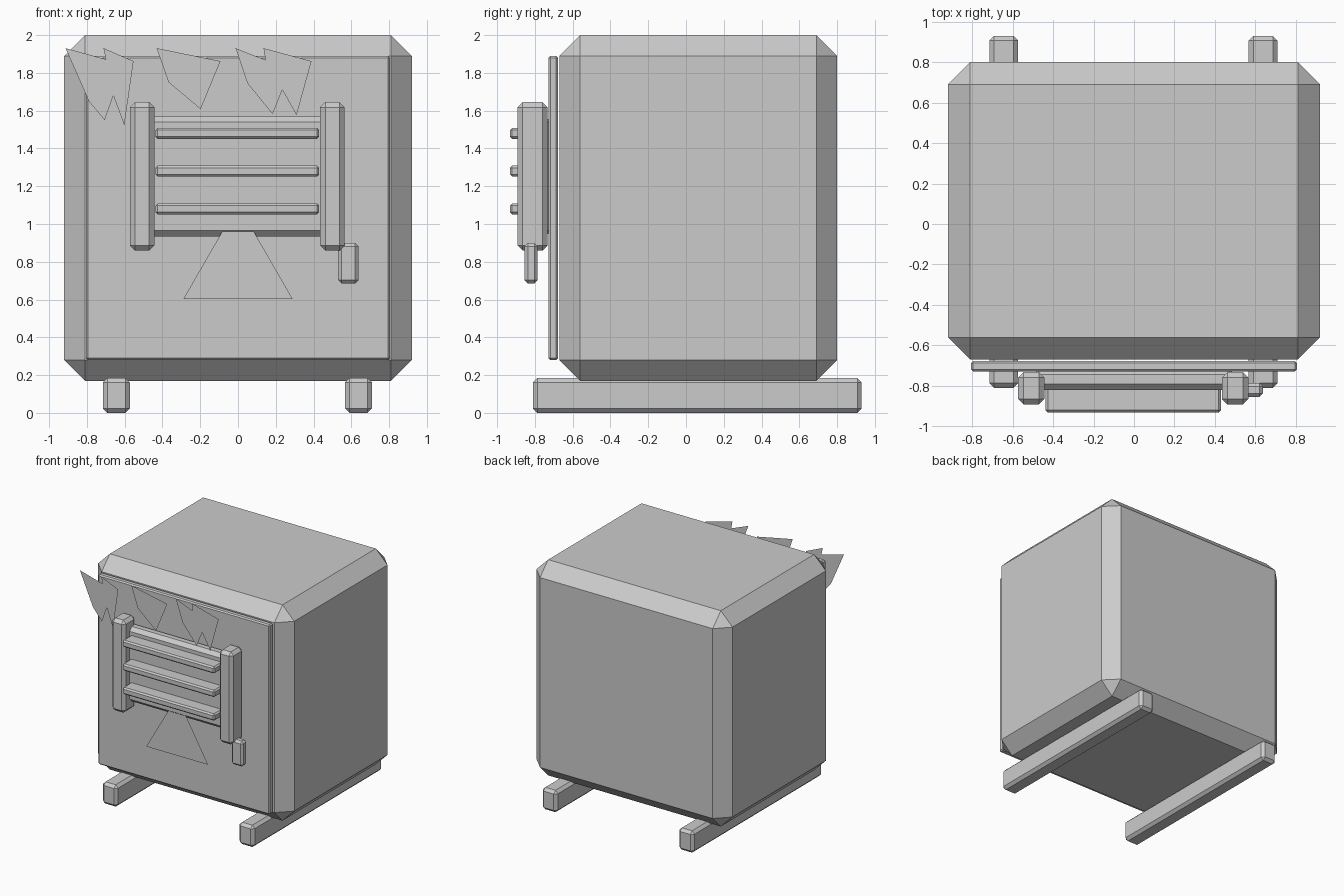
import bpy, bmesh

if "Cube" in bpy.data.objects:
    bpy.data.objects.remove(bpy.data.objects["Cube"])


def box(name, x, y, z, bevel):
    """Chamfered box given by its extents on each axis."""
    bm = bmesh.new()
    bmesh.ops.create_cube(bm, size=1)
    for v in bm.verts:
        for i, (lo, hi) in enumerate((x, y, z)):
            v.co[i] = lo if v.co[i] < 0 else hi
    bmesh.ops.bevel(bm, geom=bm.edges[:], offset=bevel, segments=1,
                    profile=0.5, affect='EDGES')
    return finish(name, bm)


def sheet(name, points, y=-0.815):
    """Flat single-sided shape in the front plane."""
    bm = bmesh.new()
    face = bm.faces.new([bm.verts.new((px, y, pz)) for px, pz in points])
    face.normal_update()
    if face.normal.y > 0:
        face.normal_flip()
    return finish(name, bm)


def finish(name, bm):
    mesh = bpy.data.meshes.new(name)
    bm.to_mesh(mesh)
    bm.free()
    ob = bpy.data.objects.new(name, mesh)
    bpy.context.collection.objects.link(ob)
    return ob


# Main body and front plate
box("body", (-0.92, 0.92), (-0.67, 0.80), (0.17, 2.0), 0.11)
box("front_plate", (-0.805, 0.805), (-0.728, -0.677), (0.28, 1.89), 0.01)

# Skids under the body
for side, cx in (("left", -0.644), ("right", 0.638)):
    box(f"skid_{side}", (cx - 0.071, cx + 0.071), (-0.81, 0.93), (0, 0.185), 0.023)

# Firebox door with side posts
box("door", (-0.5, 0.5), (-0.82, -0.715), (0.935, 1.57), 0.03)
for side, cx in (("left", -0.508), ("right", 0.5)):
    box(f"door_post_{side}", (cx - 0.065, cx + 0.065), (-0.892, -0.732), (0.86, 1.645), 0.027)

# Grate bars
for i in range(3):
    cz = 1.08 + 0.2 * i
    box(f"grate_bar_{i + 1}", (-0.437, 0.43), (-0.932, -0.80), (cz - 0.029, cz + 0.029), 0.012)

# Latch handle
box("latch_handle", (0.53, 0.638), (-0.855, -0.785), (0.685, 0.90), 0.018)

# Flat ash triangle below the door
sheet("ash_triangle", [(-0.29, 0.602), (0.29, 0.602), (0, 1.105)])

# Flat jagged drips along the top
sheet("jagged_drip_left", [(-0.913, 1.931), (-0.70, 1.872), (-0.712, 1.931), (-0.553, 1.862),
                           (-0.602, 1.523), (-0.66, 1.68), (-0.706, 1.55), (-0.79, 1.65)])
sheet("jagged_drip_middle", [(-0.431, 1.931), (-0.093, 1.862), (-0.198, 1.608), (-0.368, 1.751)])
sheet("jagged_drip_right", [(-0.013, 1.931), (0.146, 1.868), (0.135, 1.931), (0.389, 1.862),
                            (0.31, 1.576), (0.235, 1.71), (0.183, 1.582), (0.05, 1.745)])
